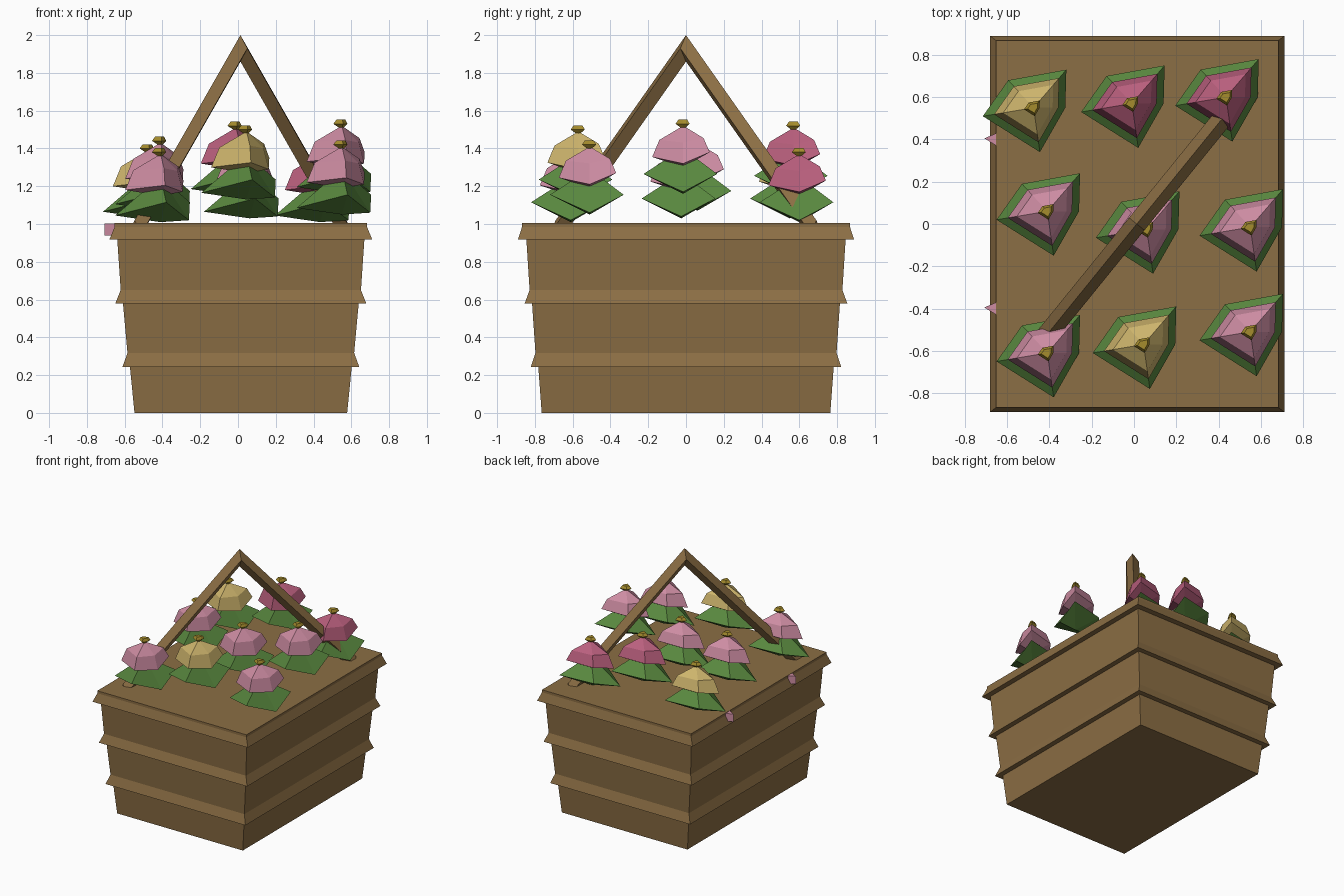
import bpy, bmesh, math
from mathutils import Vector

cube = bpy.data.objects.get("Cube")
if cube:
    bpy.data.objects.remove(cube, do_unlink=True)


def material(name, rgb):
    m = bpy.data.materials.new(name)
    m.use_nodes = True
    m.diffuse_color = (*rgb, 1)
    m.node_tree.nodes["Principled BSDF"].inputs["Base Color"].default_value = (*rgb, 1)
    return m


wood = material("wood", (0.26, 0.156, 0.058))
green = material("leaf_green", (0.098, 0.242, 0.048))
pink = material("light_pink", (0.61, 0.262, 0.361))
rose = material("deep_rose", (0.485, 0.114, 0.205))
cream = material("pale_yellow", (0.61, 0.456, 0.15))
gold = material("stamen_gold", (0.376, 0.262, 0.026))


def loft(name, rings, mat, cap_ends=True):
    """Join rings of points; a ring of one point makes a tip."""
    bm = bmesh.new()
    loops = [[bm.verts.new(p) for p in ring] for ring in rings]
    for a, b in zip(loops, loops[1:]):
        n = max(len(a), len(b))
        for i in range(n):
            j = (i + 1) % n
            quad = [a[i % len(a)], a[j % len(a)], b[j % len(b)], b[i % len(b)]]
            bm.faces.new(list(dict.fromkeys(quad)))
    for end in (loops[0], loops[-1]):
        if cap_ends and len(end) > 2:
            bm.faces.new(end)
    bmesh.ops.recalc_face_normals(bm, faces=bm.faces)
    me = bpy.data.meshes.new(name)
    bm.to_mesh(me)
    bm.free()
    me.materials.append(mat)
    ob = bpy.data.objects.new(name, me)
    bpy.context.collection.objects.link(ob)
    return ob


# Basket: tapered box with three flared bands (half width, half depth, height)
CX = 0.015
profile = [(0.563, 0.764, 0), (0.587, 0.782, 0.243), (0.627, 0.822, 0.243),
           (0.6, 0.797, 0.317), (0.624, 0.815, 0.58), (0.664, 0.854, 0.58),
           (0.636, 0.828, 0.65), (0.654, 0.845, 0.917), (0.696, 0.89, 0.917),
           (0.668, 0.868, 0.985), (0.668, 0.868, 1.005)]
loft("basket", [[(CX + sx * hx, sy * hy, z) for sx, sy in
                 ((-1, -1), (1, -1), (1, 1), (-1, 1))] for hx, hy, z in profile], wood)

# Handle: diagonal bar with a diamond section, mitred at the peak
run = Vector((0.56, 0.69, 0))
side = Vector((run.y, -run.x, 0)).normalized() * 0.047
rise = Vector((0, 0, 0.07))
handle = []
for k, z in ((-1, 0.95), (0, 1.93), (1, 0.95)):
    c = run * k + Vector((0.013, 0, z))
    handle.append([c + rise, c + side, c - rise, c - side])
loft("handle", handle, wood)

# Five-sided irregular outline shared by leaves, petals and stamens
outline = [(-0.24, -0.04), (-0.12, 0.13), (0.155, 0.18), (0.15, 0), (0.03, -0.21)]
leaf_drop = [-0.335, -0.28, -0.265, -0.36, -0.265]
petal_drop = [-0.2, -0.17, -0.15, -0.21, -0.175]


def ring(c, scale, drops):
    return [c + Vector((x * scale, y * scale, d)) for (x, y), d in zip(outline, drops)]


def flower(name, x, y, z, mat):
    c = Vector((x, y, z))
    low = c + Vector((0, 0, -0.37))
    top = c + Vector((0, 0, -0.13))
    loft(name + "_leaves", [[low], ring(c, 1, leaf_drop), [top]], green)
    upper = [d * 0.4 - 0.015 for d in petal_drop]
    loft(name + "_petals", [[c + Vector((0, 0, -0.23))], ring(c, 0.78, petal_drop),
                            ring(c, 0.6, upper), [c + Vector((0, 0, -0.01))]], mat)
    loft(name + "_stamen", [[c + Vector((0, 0, -0.03))], ring(c, 0.19, [0.0] * 5),
                            ring(c, 0.12, [0.022] * 5)], gold)


flowers = [(-0.475, 0.55, 1.4, cream), (-0.01, 0.57, 1.52, rose), (0.435, 0.6, 1.38, rose),
           (-0.41, 0.06, 1.44, pink), (0.06, -0.025, 1.4, pink), (0.55, -0.015, 1.53, pink),
           (-0.41, -0.61, 1.38, pink), (0.045, -0.57, 1.5, cream), (0.55, -0.51, 1.42, pink)]
for i, (x, y, z, mat) in enumerate(flowers):
    flower(f"flower_{i + 1}", x, y, z, mat)

# Small pink studs on the side of the rim
for label, y in (("front", -0.4), ("back", 0.4)):
    tri = [(-0.708, y + 0.005), (-0.65, y - 0.03), (-0.65, y + 0.03)]
    loft("rim_stud_" + label, [[(px, py, z) for px, py in tri] for z in (0.94, 1.003)], pink)
